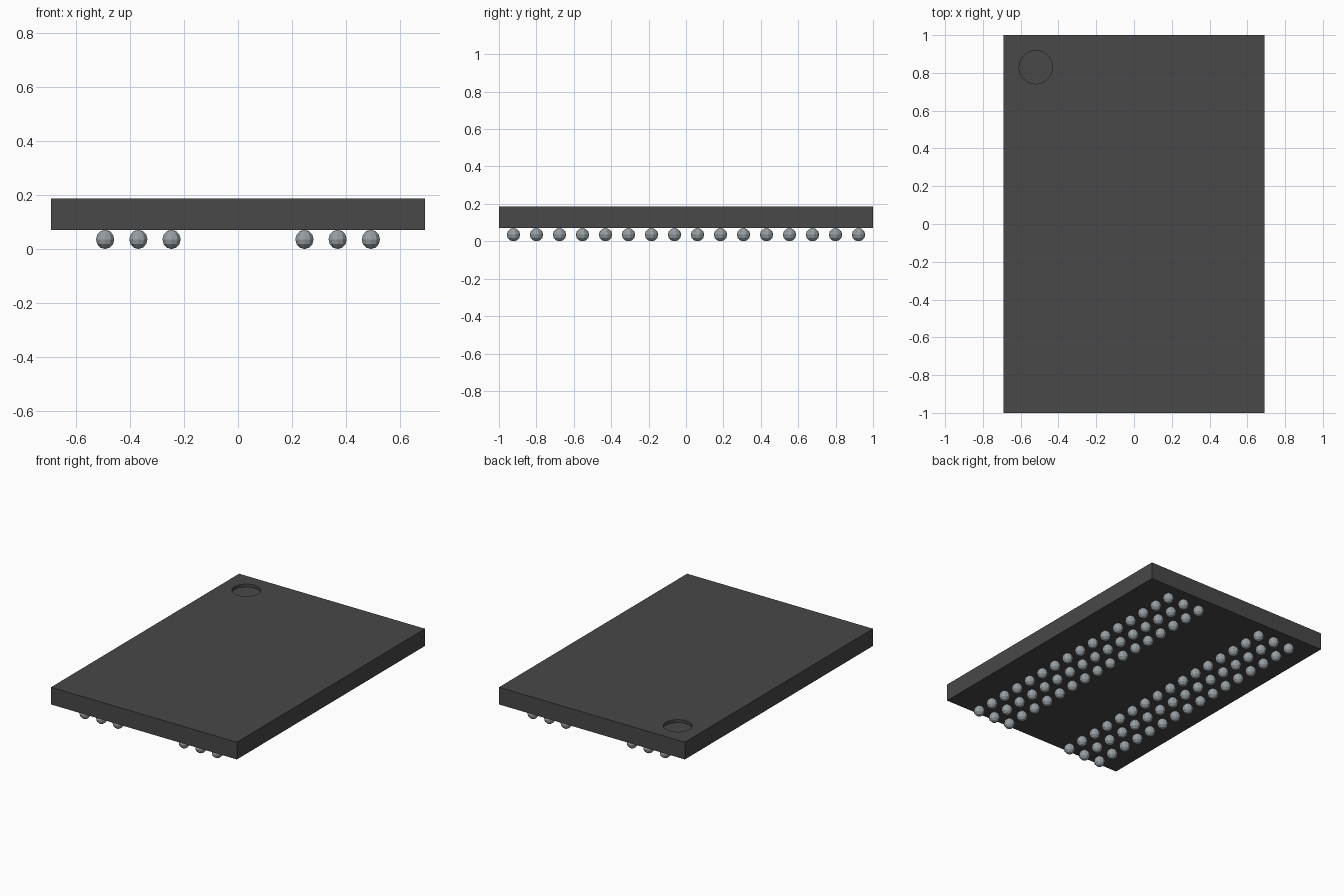
import bpy, bmesh
from mathutils import Matrix

if "Cube" in bpy.data.objects:
    bpy.data.objects.remove(bpy.data.objects["Cube"], do_unlink=True)


def material(name, rgb):
    m = bpy.data.materials.new(name)
    m.use_nodes = True
    m.diffuse_color = (*rgb, 1)
    m.node_tree.nodes["Principled BSDF"].inputs["Base Color"].default_value = (*rgb, 1)
    return m


def make_object(name, bm, mat):
    mesh = bpy.data.meshes.new(name)
    bm.to_mesh(mesh)
    bm.free()
    mesh.materials.append(mat)
    obj = bpy.data.objects.new(name, mesh)
    bpy.context.collection.objects.link(obj)
    return obj


charcoal = material("charcoal plastic", (0.065, 0.065, 0.065))
solder = material("solder grey", (0.31, 0.35, 0.37))

WIDTH, LENGTH = 1.384, 2.0
BOTTOM, TOP = 0.071, 0.187

# Package body: a flat slab
bm = bmesh.new()
bmesh.ops.create_cube(bm, size=1, matrix=Matrix.Translation((0, 0, (BOTTOM + TOP) / 2))
                      @ Matrix.Diagonal((WIDTH, LENGTH, TOP - BOTTOM, 1)))
body = make_object("package_body", bm, charcoal)

# Round pin-one marker, sunk into the top corner
RECESS = 0.02
bm = bmesh.new()
bmesh.ops.create_cone(bm, cap_ends=True, segments=48, radius1=0.088, radius2=0.088,
                      depth=2 * RECESS, matrix=Matrix.Translation((-0.52, 0.83, TOP)))
cutter = make_object("marker_cutter", bm, charcoal)
cutter.hide_render = True
cut = body.modifiers.new("marker_recess", "BOOLEAN")
cut.operation = "DIFFERENCE"
cut.solver = "EXACT"
cut.object = cutter
bpy.ops.object.select_all(action="DESELECT")
body.select_set(True)
bpy.context.view_layer.objects.active = body
bpy.ops.object.modifier_apply(modifier=cut.name)
bpy.data.objects.remove(cutter, do_unlink=True)
bpy.ops.object.shade_smooth_by_angle()

# Solder balls: two banks of three columns, sixteen rows each
PITCH, RADIUS = 0.123, 0.0355
for bank, side in (("left", 1), ("right", -1)):
    bm = bmesh.new()
    for col in range(3):
        for row in range(16):
            pos = (side * PITCH * (col + 2), PITCH * (row - 7.5), RADIUS)
            bmesh.ops.create_uvsphere(bm, u_segments=10, v_segments=6, radius=RADIUS,
                                      matrix=Matrix.Translation(pos))
    make_object(bank + "_solder_balls", bm, solder)
